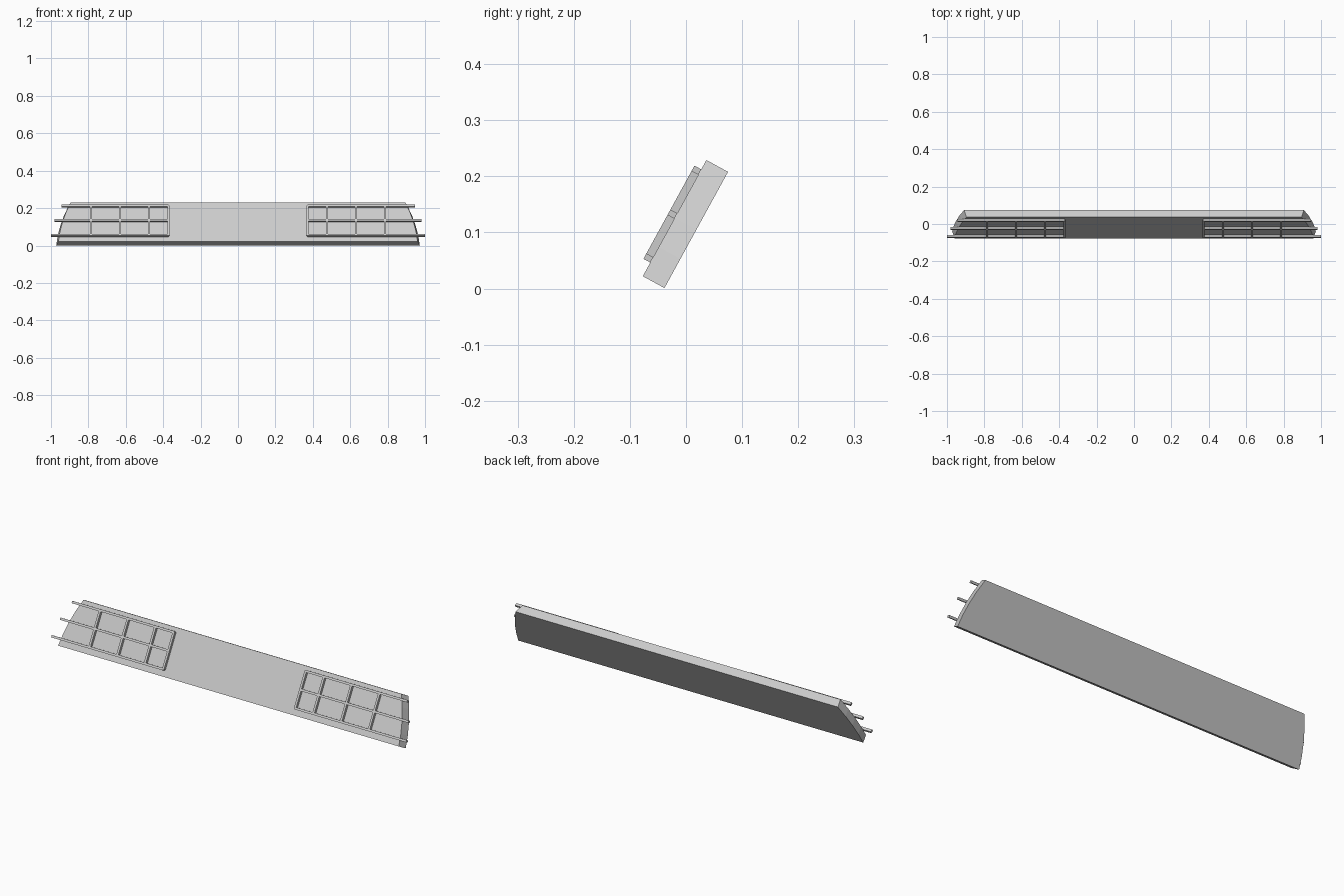
import bpy, bmesh, math
from mathutils import Matrix

if "Cube" in bpy.data.objects:
    bpy.data.objects.remove(bpy.data.objects["Cube"])

# One flat grey for everything
grey = bpy.data.materials.new("plain grey")
grey.diffuse_color = (0.6, 0.6, 0.6, 1)
grey.use_nodes = True
grey.node_tree.nodes["Principled BSDF"].inputs["Base Color"].default_value = grey.diffuse_color

# Local frame: x along the panel, y up its slope, z out of its front face
TILT = Matrix.Translation((0, -0.077, 0.022)) @ Matrix.Rotation(math.radians(61.3), 4, 'X')
LENGTH, THICK = 0.236, 0.044
RAIL_W, RAIL_H = 0.011, 0.0138


def finish(name, bm):
    bmesh.ops.recalc_face_normals(bm, faces=bm.faces)
    mesh = bpy.data.meshes.new(name)
    bm.to_mesh(mesh)
    bm.free()
    mesh.materials.append(grey)
    mesh.transform(TILT)
    obj = bpy.data.objects.new(name, mesh)
    bpy.context.collection.objects.link(obj)
    return obj


def prism(name, back, front, z0, z1):
    """Loft between two matching outlines."""
    bm = bmesh.new()
    a = [bm.verts.new((x, y, z0)) for x, y in back]
    b = [bm.verts.new((x, y, z1)) for x, y in front]
    bm.faces.new(a)
    bm.faces.new(b)
    for i in range(len(a)):
        j = (i + 1) % len(a)
        bm.faces.new((a[i], a[j], b[j], b[i]))
    return finish(name, bm)


# Sloping panel with gently bowed ends, slightly narrower on the front face
def outline(inset):
    right = [(0.972 - inset - 0.022 * t - 0.042 * t * t, t * LENGTH)
             for t in (0, 0.25, 0.5, 0.75, 1)]
    return right + [(-x, y) for x, y in reversed(right)]


prism("sloping_panel", outline(0), outline(0.012), -THICK, 0)

# Raised grid on each half: three long rails, three dividers and a closed inner end
for side, label in ((-1, "left"), (1, "right")):
    def bar(name, x0, x1, y0, y1, chamfer=0):
        c = chamfer
        pts = [(x0 + c, y0), (x1, y0), (x1, y1), (x0 + c, y1)]
        if c:
            pts[3:] = [(x0 + c, y1), (x0, y1 - c), (x0, y0 + c)]
        pts = [(side * x, y) for x, y in pts]
        prism(f"{label}_{name}", pts, pts, 0, RAIL_H)

    for name, y, x1 in (("bottom_rail", 0.0277, 1.0),
                        ("middle_rail", 0.1168, 0.981),
                        ("top_rail", 0.206, 0.945)):
        bar(name, 0.375, x1, y, y + RAIL_W)
    for i, x in enumerate((0.475, 0.63, 0.787)):
        bar(f"divider_{i + 1}", x - RAIL_W / 2, x + RAIL_W / 2, 0.0277, 0.217)
    bar("inner_end", 0.366, 0.377, 0.0277, 0.217, 0.006)
